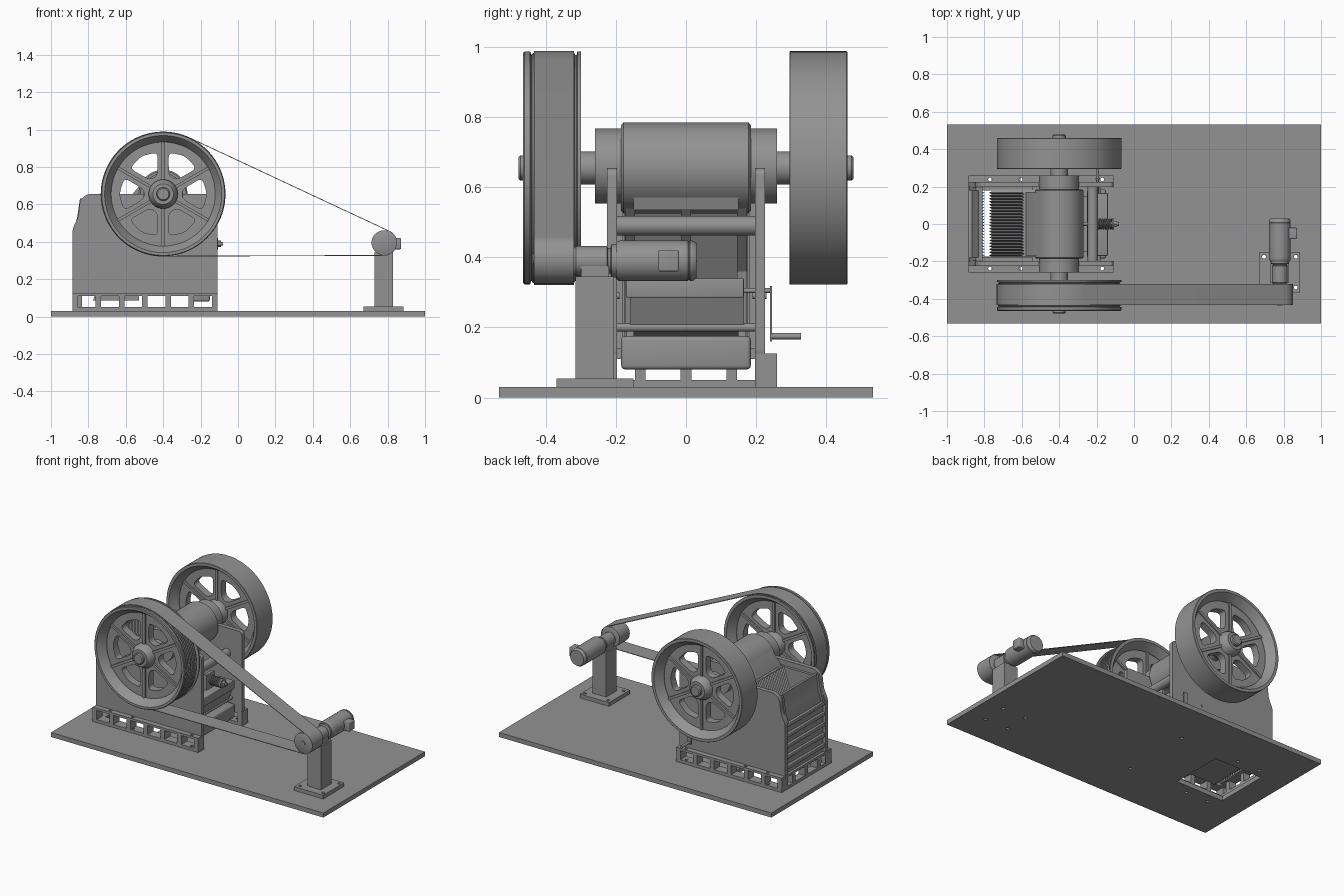
import bpy, bmesh
from math import pi, sin, cos, acos, asin, atan2, hypot, radians
from mathutils import Vector, Matrix

if "Cube" in bpy.data.objects:
    bpy.data.objects.remove(bpy.data.objects["Cube"])

# dark grey paint for the whole machine
paint = bpy.data.materials.new("dark_grey")
paint.diffuse_color = (.29, .29, .29, 1)
paint.use_nodes = True
paint.node_tree.nodes["Principled BSDF"].inputs["Base Color"].default_value = paint.diffuse_color

def add(name, bm):
    bmesh.ops.remove_doubles(bm, verts=bm.verts, dist=1e-5)
    bmesh.ops.recalc_face_normals(bm, faces=bm.faces)
    me = bpy.data.meshes.new(name)
    bm.to_mesh(me)
    bm.free()
    me.materials.append(paint)
    ob = bpy.data.objects.new(name, me)
    bpy.context.collection.objects.link(ob)
    return ob

def box(name, x0, x1, y0, y1, z0, z1, bevel=0):
    bm = bmesh.new()
    m = Matrix.Translation(((x0+x1)/2, (y0+y1)/2, (z0+z1)/2)) @ Matrix.Diagonal((x1-x0, y1-y0, z1-z0, 1))
    bmesh.ops.create_cube(bm, size=1, matrix=m)
    if bevel:
        bmesh.ops.bevel(bm, geom=bm.edges[:], offset=bevel, segments=3, profile=.5, affect='EDGES')
    return add(name, bm)

def cyl(name, p, q, r, seg=32):
    p, q = Vector(p), Vector(q)
    bm = bmesh.new()
    m = Matrix.Translation((p+q)/2) @ (q-p).to_track_quat('Z', 'Y').to_matrix().to_4x4()
    bmesh.ops.create_cone(bm, cap_ends=True, segments=seg, radius1=r, radius2=r, depth=(q-p).length, matrix=m)
    return add(name, bm)

def lathe(name, prof, cx, cz, closed=False, n=72):
    """Revolve (radius, y) points about a y axis."""
    bm = bmesh.new()
    rings = [[bm.verts.new((cx+r*cos(2*pi*i/n), y, cz+r*sin(2*pi*i/n))) for i in range(n)] for r, y in prof]
    pairs = list(zip(rings, rings[1:])) + ([(rings[-1], rings[0])] if closed else [])
    for a, b in pairs:
        for i in range(n):
            bm.faces.new((a[i], a[(i+1) % n], b[(i+1) % n], b[i]))
    if not closed:
        bm.faces.new(rings[0])
        bm.faces.new(rings[-1])
    return add(name, bm)

def from_curve(name, cu, matrix):
    tmp = bpy.data.objects.new(name + "_curve", cu)
    bpy.context.collection.objects.link(tmp)
    me = bpy.data.meshes.new_from_object(tmp.evaluated_get(bpy.context.evaluated_depsgraph_get()))
    bpy.data.objects.remove(tmp)
    bm = bmesh.new()
    bm.from_mesh(me)
    bm.transform(matrix)
    return add(name, bm)

def spline(cu, pts, cyclic):
    s = cu.splines.new('POLY')
    s.points.add(len(pts)-1)
    for sp, p in zip(s.points, pts):
        sp.co = (*p, 1) if len(p) == 3 else (*p, 0, 1)
    s.use_cyclic_u = cyclic

def plate(name, outlines, a, b, flat=False):
    """Extrude outlines (inner ones are holes): x-z along y, or x-y along z if flat."""
    cu = bpy.data.curves.new(name, 'CURVE')
    cu.dimensions, cu.fill_mode, cu.extrude = '2D', 'BOTH', (b-a)/2
    for pts in outlines:
        spline(cu, pts, True)
    mid = (a+b)/2
    m = Matrix.Translation((0, 0, mid)) if flat else Matrix.Translation((0, mid, 0)) @ Matrix.Rotation(pi/2, 4, 'X')
    return from_curve(name, cu, m)

def circle(x, y, r, n=16):
    return [(x+r*cos(2*pi*i/n), y+r*sin(2*pi*i/n)) for i in range(n)]

def rect(x0, x1, y0, y1):
    return [(x0, y0), (x1, y0), (x1, y1), (x0, y1)]

def rounded(pts, r, n=5):
    out = []
    for i, p in enumerate(pts):
        p, a, b = Vector(p), Vector(pts[i-1]), Vector(pts[(i+1) % len(pts)])
        a = p + (a-p).normalized() * min(r, (a-p).length*.45)
        b = p + (b-p).normalized() * min(r, (b-p).length*.45)
        out += [tuple(a*(1-t)**2 + p*2*t*(1-t) + b*t*t) for t in (k/n for k in range(n+1))]
    return out

# base plate with discharge opening and bolt holes
foot_holes = [(x, y) for x in (.695, .865) for y in (-.34, -.175)]
rail_x = (-.77, -.605, -.17)
plate("base_plate", [rect(-1, 1, -.533, .533), rect(-.83, -.48, -.175, .18)]
      + [circle(x, y, .01) for x, y in foot_holes]
      + [circle(x, s*.238, .01) for x in rail_x for s in (-1, 1)], 0, .03, True)

# side frames standing on ribbed rails
side = rounded([(-.885, .11), (-.11, .11), (-.11, .655), (-.81, .655), (-.845, .62), (-.855, .53), (-.885, .47)], .025)
for s, tag in ((-1, "front"), (1, "back")):
    def ys(a, b):
        return sorted((s*a, s*b))
    plate("side_wall_" + tag, [side], *ys(.197, .225))
    for z0, z1, part in ((.03, .05, "lower"), (.11, .125, "upper")):
        plate(f"{part}_rail_{tag}", [rect(-.885, -.11, *ys(.197, .26))] + [circle(x, s*.238, .01) for x in rail_x], z0, z1, True)
    for k in range(7):
        x = -.125 - .1243*k
        box(f"rail_rib_{tag}", x-.015, x+.015, *ys(.197, .26), .05, .11)
    box("cheek_plate_" + tag, -.835, -.54, *ys(.18, .197), .14, .62)
    # bearing housing and collar
    cyl("bearing_housing_" + tag, (-.4, s*.185, .66), (-.4, s*.26, .66), .107, 64)
    cyl("shaft_collar_" + tag, (-.4, s*.26, .655), (-.4, s*.31, .655), .047)
    cyl("side_pin_" + tag, (-.34, s*.19, .29), (-.34, s*.23, .29), .009, 16)
    plate("end_wall_lip_" + tag, [[(-.88, .46), (-.84, .46), (-.825, .63), (-.845, .63), (-.86, .53)]], *ys(.18, .197))

# rear end of the frame with louvre ribs
for z0, z1, part in ((.03, .05, "lower"), (.11, .125, "upper")):
    box(f"end_rail_{part}", -.885, -.835, -.197, .197, z0, z1)
for y in (-.13, 0, .13):
    box("end_rail_rib", -.885, -.835, y-.015, y+.015, .05, .11)
plate("end_wall", [[(-.868, .12), (-.838, .12), (-.83, .5), (-.81, .63), (-.832, .635), (-.845, .53), (-.868, .46)]], -.197, .197)
for k in range(5):
    z = .17 + .07*k
    box("end_wall_rib", -.885, -.86, -.197, .197, z-.012, z+.012, .004)

# toothed jaw plates
def jaw(name, bottom, top, sign, teeth=22, w=.35):
    bm = bmesh.new()
    sec = [(0, -w/2), (0, w/2)]
    for i in range(teeth):
        y = w/2 - w*i/teeth
        sec += [(.014, y), (.03, y-w/teeth/2)]
    sec.append((.014, -w/2))
    lo, hi = [[bm.verts.new((p[0]+sign*d, y, p[1])) for d, y in sec] for p in (bottom, top)]
    n = len(sec)
    for i in range(n):
        bm.faces.new((lo[i], lo[(i+1) % n], hi[(i+1) % n], hi[i]))
    bm.faces.new(lo)
    bm.faces.new(hi)
    add(name, bm)

jaw("fixed_jaw", (-.836, .11), (-.83, .6), 1)
jaw("moving_jaw", (-.745, .085), (-.575, .63), -1)

# swinging jaw body: barrel, web and stiffening ribs
lathe("swing_barrel", [(.122, -.185), (.13, -.178), (.13, .178), (.122, .185)], -.4, .655)
plate("swing_body", [[(-.5, .735), (-.575, .64), (-.745, .085), (-.53, .085), (-.53, .2), (-.64, .25), (-.47, .56)]], -.17, .17)
for y in (-.16, 0, .16):
    plate("swing_rib", [[(-.64, .25), (-.53, .2), (-.5, .36), (-.34, .54), (-.47, .62)]], y-.014, y+.014)
plate("swing_shelf", [[(-.5, .56), (-.31, .535), (-.3, .57), (-.45, .62)]], -.15, .15)

# front cross members, toggle and adjuster
cyl("upper_cross_bar", (-.22, -.197, .49), (-.22, .197, .49), .028)
box("adjuster_block", -.25, -.14, -.17, .165, .285, .34, .004)
plate("adjuster_wedge", [[(-.25, .19), (-.19, .19), (-.15, .285), (-.25, .285)]], -.16, .165)
cyl("wedge_bar", (-.19, -.197, .2), (-.19, .197, .2), .012, 16)
box("lower_cross_beam", -.25, -.15, -.185, .185, .08, .175, .012)
plate("toggle_plate", [[(-.54, .14), (-.24, .23), (-.24, .26), (-.54, .17)]], -.15, .15)
box("spring_bracket", -.215, -.195, -.05, .03, .33, .44)
cyl("tension_rod", (-.6, 0, .39), (-.08, 0, .39), .01, 16)
cyl("spring_washer", (-.118, 0, .39), (-.108, 0, .39), .03)
cyl("rod_nut", (-.108, 0, .39), (-.09, 0, .39), .018, 6)
cu = bpy.data.curves.new("tension_spring", 'CURVE')
cu.dimensions, cu.bevel_depth, cu.bevel_resolution = '3D', .005, 2
spline(cu, [(-.195+.078*i/96, .026*cos(i*2*pi/16), .39+.026*sin(i*2*pi/16)) for i in range(97)], False)
from_curve("tension_spring", cu, Matrix())

# adjusting crank
cyl("crank_shaft", (-.195, .15, .305), (-.195, .246, .305), .007, 16)
box("crank_arm", -.207, -.183, .239, .245, .16, .318)
cyl("crank_handle", (-.195, .24, .175), (-.195, .328, .175), .009, 16)

# main shaft
lathe("main_shaft", [(.03, -.478), (.036, -.472), (.036, .472), (.03, .478)], -.4, .655, n=32)

# flywheels: rim, windowed web, hub; the front one is the grooved drive pulley
def flywheel(tag, y0, y1, outer):
    mid = (y0+y1)/2
    rim = [(.313, y0), *outer, (.313, y1), (.302, y1-.014), (.278, y1-.05), (.278, y0+.05), (.302, y0+.014)]
    lathe(tag + "_rim", rim, -.4, .655, True, 96)
    outlines = [circle(-.4, .655, .282, 72)]
    for k in range(6):
        c = k*pi/3
        a, b = [pi/6 - asin(.03/r) for r in (.105, .23)]
        pol = [(.105, -a), (.225, -b), (.235, 0), (.225, b), (.105, a)]
        outlines.append(rounded([(-.4+r*cos(t+c), .655+r*sin(t+c)) for r, t in pol], .03))
        # raised spoke rib
        t = c + pi/6
        d, n = Vector((cos(t), sin(t))), Vector((-sin(t), cos(t)))*.008
        o = Vector((-.4, .655))
        plate(tag + "_spoke_rib", [[tuple(p) for p in (o+d*.06-n, o+d*.28-n, o+d*.28+n, o+d*.06+n)]], mid-.035, mid+.035)
    plate(tag + "_web", outlines, mid-.025, mid+.025)
    lathe(tag + "_hub", [(.055, y0+.005), (.06, y0+.01), (.078, mid-.04), (.078, mid+.04), (.06, y1-.01), (.055, y1-.005)], -.4, .655)

flywheel("flywheel", .295, .46, [(.331, .295), (.333, .297), (.333, .458), (.331, .46)])
grooves = []
for i in range(8):
    y = -.436 + .0145*i
    grooves += [(.328, y), (.328, y+.004), (.314, y+.008), (.314, y+.0105)]
flywheel("drive_pulley", -.465, -.3, [(.328, -.465), (.332, -.46), (.332, -.445), (.322, -.441)] + grooves
         + [(.328, -.319), (.322, -.316), (.322, -.312), (.332, -.31), (.332, -.3)])

# drive belt round both pulleys
def belt_loop(R, r):
    dx, dz = 1.18, -.26
    a, f = atan2(dz, dx), acos((R-r)/hypot(dx, dz))
    big = [(-.4+R*cos(t), .655+R*sin(t)) for t in (a+f+(2*pi-2*f)*i/60 for i in range(61))]
    small = [(.78+r*cos(t), .395+r*sin(t)) for t in (a-f+2*f*i/24 for i in range(25))]
    return big + small
plate("drive_belt", [belt_loop(.334, .07), belt_loop(.33, .066)], -.434, -.32)

# motor stand
plate("stand_foot", [rect(.67, .885, -.37, -.15)] + [circle(x, y, .01) for x, y in foot_holes], .03, .055, True)
box("stand_post", .73, .83, -.315, -.205, .055, .345)

# motor, gearbox and small pulley
lathe("small_pulley", [(.062, -.432), (.066, -.43), (.066, -.324), (.062, -.322)], .78, .395, n=48)
cyl("pulley_shaft", (.78, -.437, .395), (.78, -.3, .395), .015)
lathe("gearbox", [(.036, -.32), (.042, -.314), (.042, -.225), (.036, -.222), (.036, -.216), (.048, -.212),
                  (.048, -.2)], .78, .39, n=40)
box("gearbox_foot", .74, .82, -.3, -.22, .34, .375)
lathe("motor_body", [(.052, -.2), (.057, -.192), (.058, -.18), (.058, .005), (.055, .007), (.055, .01), (.058, .012),
                     (.057, .02), (.05, .03)], .78, .39, n=48)
box("motor_terminal_box", .825, .872, -.08, -.02, .36, .42, .005)

# smooth round surfaces, keep edges sharp
bpy.ops.object.select_all(action='SELECT')
bpy.context.view_layer.objects.active = bpy.context.scene.objects["base_plate"]
bpy.ops.object.shade_smooth_by_angle(angle=radians(30))
